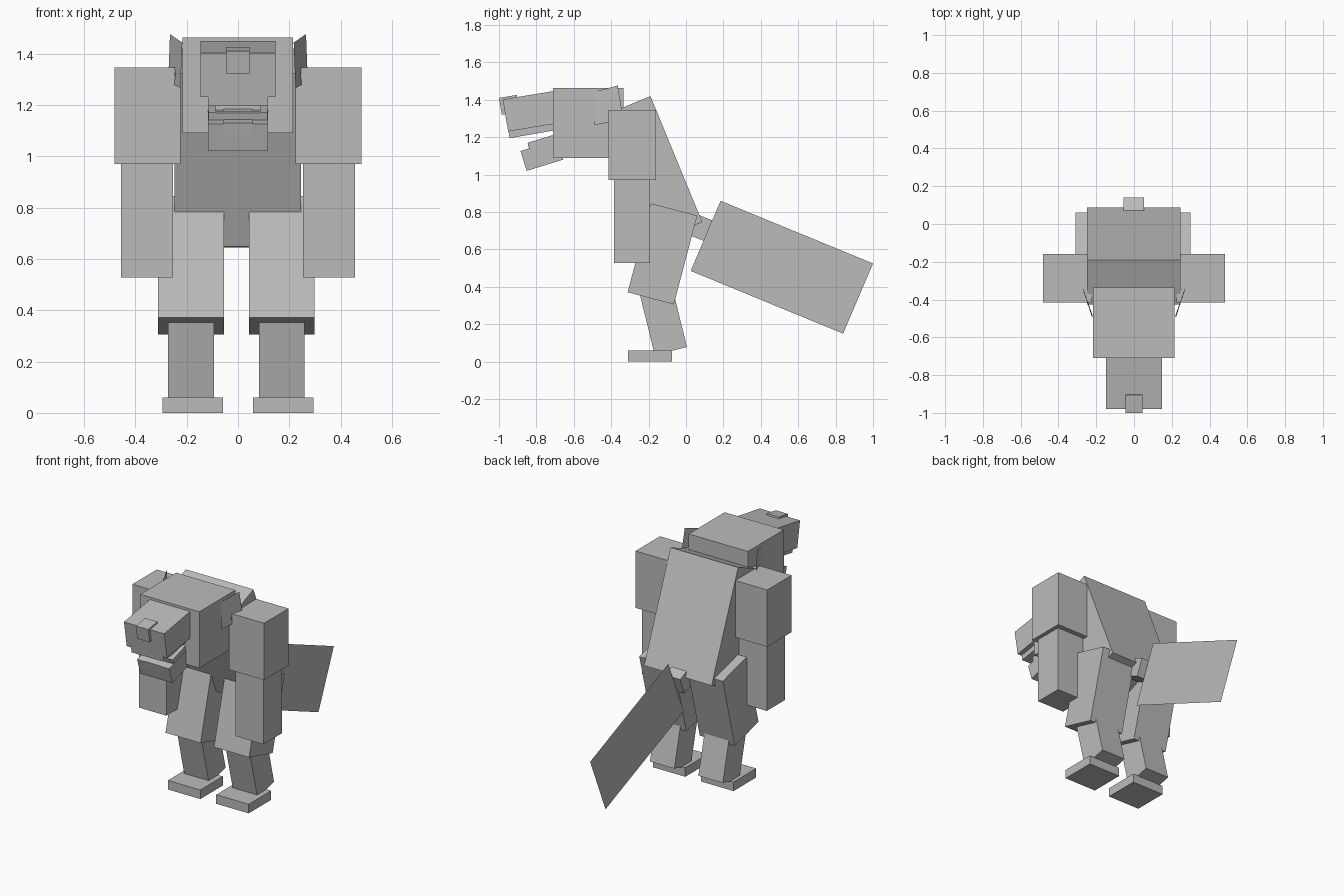
import bpy, bmesh
from mathutils import Vector

if "Cube" in bpy.data.objects:
    bpy.data.objects.remove(bpy.data.objects["Cube"])

grey = bpy.data.materials.new("plain grey")
grey.diffuse_color = (0.5, 0.5, 0.5, 1)
grey.use_nodes = True
grey.node_tree.nodes["Principled BSDF"].inputs["Base Color"].default_value = grey.diffuse_color


def finish(name, bm):
    bmesh.ops.recalc_face_normals(bm, faces=bm.faces)
    mesh = bpy.data.meshes.new(name)
    bm.to_mesh(mesh)
    bm.free()
    mesh.materials.append(grey)
    obj = bpy.data.objects.new(name, mesh)
    bpy.context.collection.objects.link(obj)
    return obj


def slab(name, x0, x1, a, b, c):
    """Box across x whose (y, z) side profile is a rectangle given by three corners."""
    a, b, c = Vector(a), Vector(b), Vector(c)
    profile = [a, b, c, a + c - b]
    bm = bmesh.new()
    face = bm.faces.new([bm.verts.new((x0, p.x, p.y)) for p in profile])
    ext = bmesh.ops.extrude_face_region(bm, geom=[face])
    verts = [v for v in ext["geom"] if isinstance(v, bmesh.types.BMVert)]
    bmesh.ops.translate(bm, verts=verts, vec=(x1 - x0, 0, 0))
    return finish(name, bm)


def box(name, x0, x1, y0, y1, z0, z1):
    return slab(name, x0, x1, (y0, z1), (y1, z1), (y1, z0))


def sheet(name, corners):
    bm = bmesh.new()
    bm.faces.new([bm.verts.new(p) for p in corners])
    return finish(name, bm)


# Body and tail
slab("torso", -0.248, 0.246, (-0.425, 1.322), (-0.19, 1.42), (0.087, 0.746))
slab("tail_base", -0.056, 0.054, (0.03, 0.80), (0.141, 0.755), (0.096, 0.645))
sheet("tail_fin", [(0, 0.185, 0.86), (0, 1.0, 0.525), (0, 0.84, 0.15), (0, 0.025, 0.485)])

# Head and upper mouth
box("head", -0.217, 0.215, -0.71, -0.335, 1.09, 1.462)
slab("snout", -0.147, 0.147, (-0.70, 1.448), (-0.98, 1.402), (-0.951, 1.231))
slab("upper_teeth", -0.117, 0.117, (-0.70, 1.275), (-0.949, 1.232), (-0.943, 1.195))
slab("nose", -0.046, 0.044, (-0.905, 1.426), (-1.0, 1.41), (-0.985, 1.32))

# Lower jaw with tooth rims and a tongue folded over the front
slab("lower_jaw", -0.117, 0.117, (-0.69, 1.186), (-0.885, 1.126), (-0.852, 1.02))
for label, x0, x1 in (("right", -0.115, -0.088), ("left", 0.088, 0.115)):
    slab(label + "_lower_teeth", x0, x1, (-0.70, 1.215), (-0.847, 1.17), (-0.837, 1.139))
slab("front_lower_teeth", -0.09, 0.09, (-0.82, 1.177), (-0.847, 1.168), (-0.838, 1.139))
sheet("tongue_top", [(-0.057, -0.70, 1.188), (0.057, -0.70, 1.188),
                     (0.057, -0.887, 1.129), (-0.057, -0.887, 1.129)])
sheet("tongue_tip", [(-0.057, -0.887, 1.129), (0.057, -0.887, 1.129),
                     (0.057, -0.873, 1.08), (-0.057, -0.873, 1.08)])

for side, label in ((-1, "right"), (1, "left")):
    def pair(inner, outer, shift=0.0):
        return sorted((side * inner + shift, side * outer + shift))

    # Ear flaring out and back from the head
    sheet(label + "_ear", [(side * 0.217, -0.49, 1.443), (side * 0.265, -0.365, 1.476),
                           (side * 0.272, -0.335, 1.293), (side * 0.224, -0.49, 1.265)])

    # Arm
    box(label + "_upper_arm", *pair(0.225, 0.481), -0.415, -0.16, 0.97, 1.345)
    box(label + "_forearm", *pair(0.253, 0.455), -0.385, -0.193, 0.527, 0.972)

    # Leg
    slab(label + "_thigh", *pair(0.049, 0.305, -0.006),
         (-0.187, 0.846), (0.06, 0.781), (-0.065, 0.306))
    slab(label + "_shin", *pair(0.088, 0.266, -0.006),
         (-0.245, 0.352), (-0.167, 0.035), (0.005, 0.078))
    box(label + "_foot", *pair(0.058, 0.295), -0.31, -0.075, 0, 0.06)
